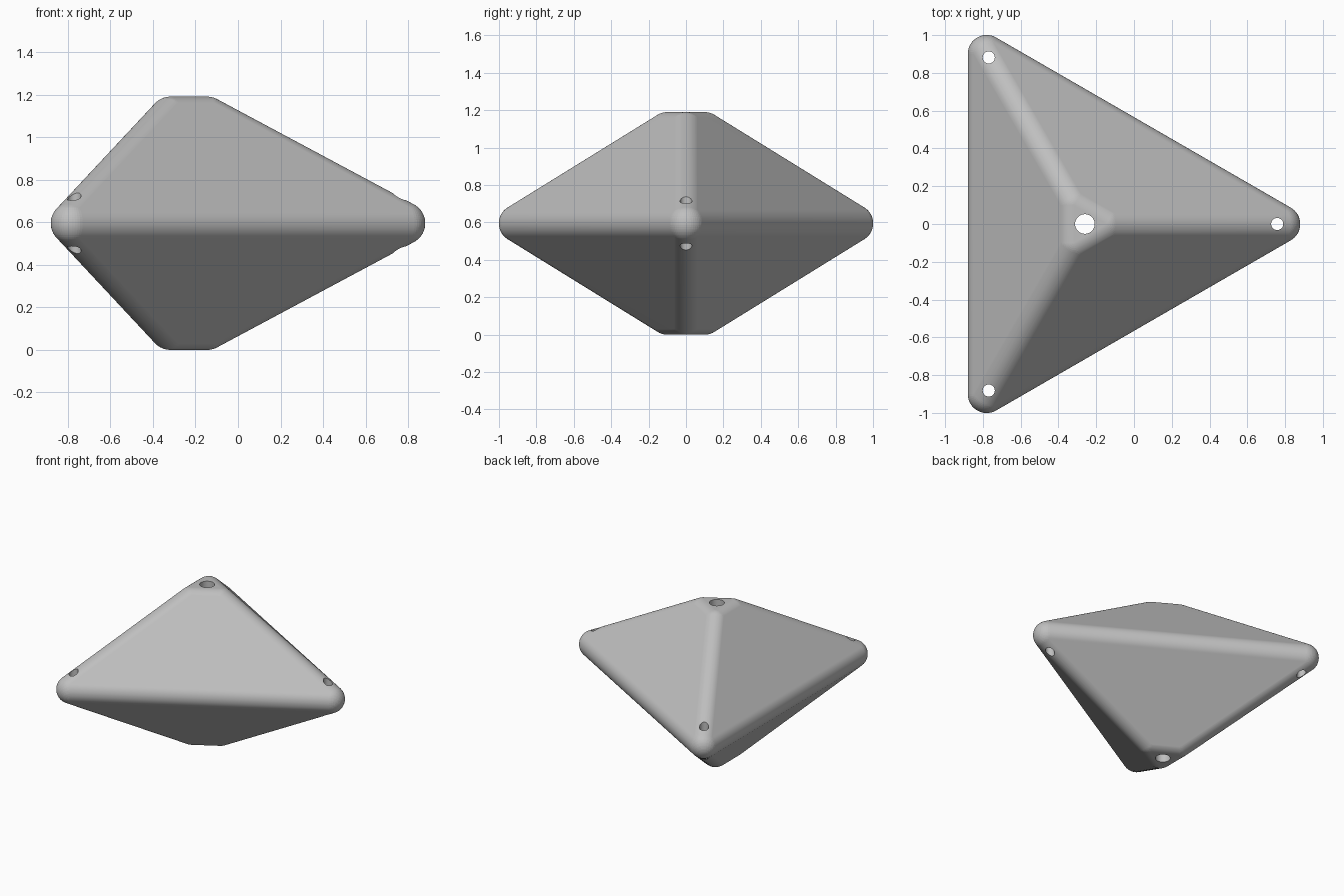
import bpy, bmesh
from math import cos, sin, radians
from mathutils import Matrix, Vector

if "Cube" in bpy.data.objects:
    bpy.data.objects.remove(bpy.data.objects["Cube"], do_unlink=True)

AXIS_X = -0.26      # vertical axis through the two blunt tips
MID_Z = 0.595       # height of the widest ring
ROUND = 0.1         # edge rounding radius
CORNER_DIST = 1.04
TIP_DIST = 0.115


def spoke(distance, angle, z=MID_Z):
    a = radians(angle)
    return Vector((AXIS_X + distance * cos(a), distance * sin(a), z))


def make_object(name, bm):
    mesh = bpy.data.meshes.new(name)
    bm.to_mesh(mesh)
    bm.free()
    ob = bpy.data.objects.new(name, mesh)
    bpy.context.collection.objects.link(ob)
    return ob


grey = bpy.data.materials.new("plain grey")
grey.use_nodes = True
colour = (0.52, 0.52, 0.52, 1)
grey.diffuse_color = colour
grey.node_tree.nodes["Principled BSDF"].inputs["Base Color"].default_value = colour

# Rounded double pyramid: hull around spheres at the corners and blunt tips
bm = bmesh.new()
for angle in (0, 120, 240):
    centres = [spoke(CORNER_DIST, angle)]
    for side in (-1, 1):
        centres.append(spoke(TIP_DIST, angle, MID_Z + side * (MID_Z - ROUND)))
    for centre in centres:
        turn = Matrix.Rotation(radians(angle), 4, "Z")
        bmesh.ops.create_uvsphere(bm, u_segments=48, v_segments=32, radius=ROUND,
                                  matrix=Matrix.Translation(centre) @ turn)
hull = bmesh.ops.convex_hull(bm, input=bm.verts, use_existing_faces=False)
inside = {g for g in hull["geom_interior"] + hull["geom_unused"]
          if isinstance(g, bmesh.types.BMVert)}
bmesh.ops.delete(bm, geom=list(inside), context="VERTS")
bmesh.ops.delete(bm, geom=[v for v in bm.verts if not v.link_faces], context="VERTS")
bmesh.ops.recalc_face_normals(bm, faces=bm.faces)
body = make_object("double_pyramid_body", bm)
body.data.materials.append(grey)

# Vertical drill holes: one through the tips, one near each corner
bm = bmesh.new()
drills = [(spoke(0, 0), 0.052)]
drills += [(spoke(1.018, angle), 0.032) for angle in (0, 120, 240)]
for centre, radius in drills:
    bmesh.ops.create_cone(bm, cap_ends=True, segments=40, radius1=radius,
                          radius2=radius, depth=2,
                          matrix=Matrix.Translation(centre))
cutter = make_object("hole_cutter", bm)
cutter.data.materials.append(grey)

drill = body.modifiers.new("holes", "BOOLEAN")
drill.operation = "DIFFERENCE"
drill.solver = "EXACT"
drill.object = cutter
bpy.ops.object.select_all(action="DESELECT")
bpy.context.view_layer.objects.active = body
body.select_set(True)
bpy.ops.object.modifier_apply(modifier=drill.name)
bpy.data.objects.remove(cutter, do_unlink=True)

# Smooth rounding, crisp hole rims, even shading on the flat sides
bpy.ops.object.shade_smooth_by_angle(angle=radians(30))
weighted = body.modifiers.new("even_shading", "WEIGHTED_NORMAL")
weighted.keep_sharp = True
